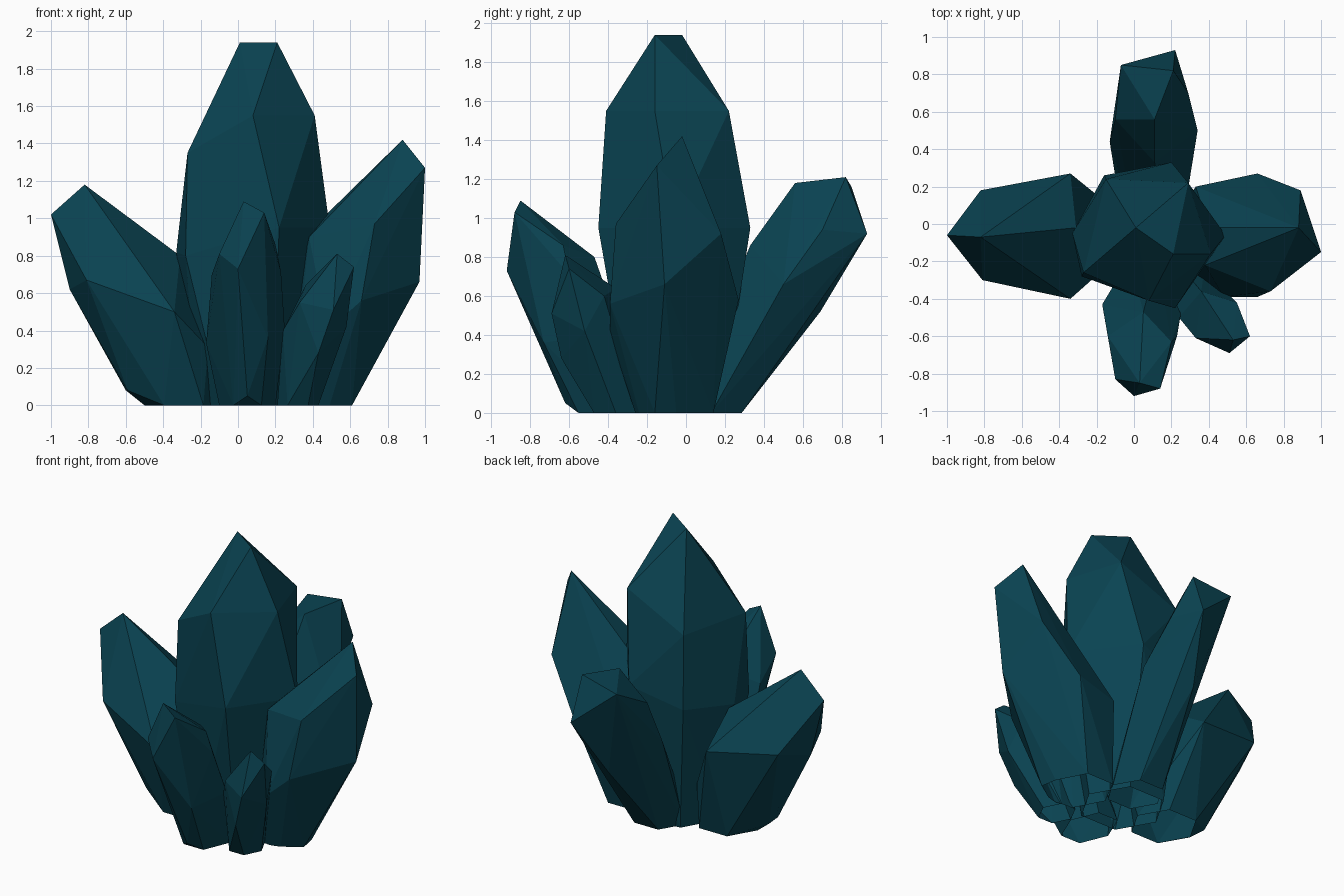
import bpy, bmesh, math

# One flat colour for the whole cluster
teal = bpy.data.materials.new("deep_teal")
teal.diffuse_color = (0.003, 0.056, 0.084, 1.0)


def crystal(name, tip, shoulder, waist, foot):
    """Faceted shard: convex skin over tip edge, two cross-sections and an open foot."""
    cx, cy, rx, ry = foot
    base = [(cx + rx * math.cos(a), cy + ry * math.sin(a), 0.0)
            for a in (math.tau * i / 6 for i in range(6))]
    bm = bmesh.new()
    for p in tip + shoulder + waist + base:
        bm.verts.new(p)
    res = bmesh.ops.convex_hull(bm, input=bm.verts[:])
    spare = {e for e in res["geom_interior"] + res["geom_unused"]
             if isinstance(e, bmesh.types.BMVert)}
    bmesh.ops.delete(bm, geom=list(spare), context='VERTS')
    bmesh.ops.recalc_face_normals(bm, faces=bm.faces[:])
    # the underside is left open
    floor = [f for f in bm.faces if max(v.co.z for v in f.verts) < 0.001]
    bmesh.ops.delete(bm, geom=floor, context='FACES')
    mesh = bpy.data.meshes.new(name)
    bm.to_mesh(mesh)
    bm.free()
    mesh.materials.append(teal)
    ob = bpy.data.objects.new(name, mesh)
    bpy.context.collection.objects.link(ob)
    return ob


# Tall central crystal
crystal("centre_crystal",
        [(.01, -.02, 1.94), (.21, -.16, 1.94)],
        [(.08, -.41, 1.55), (.41, -.16, 1.55), (.29, .22, 1.55),
         (-.15, .24, 1.35), (-.27, -.26, 1.35)],
        [(.22, -.45, .95), (.49, -.06, .95), (.20, .33, .95),
         (-.16, .26, .85), (-.33, -.05, .82), (-.28, -.28, .80)],
        (.05, -.05, .27, .27))

# Crystals leaning left and right
crystal("left_crystal",
        [(-.82, -.07, 1.18), (-1, -.06, 1.02)],
        [(-.82, .18, .69), (-.81, -.30, .67), (-.90, -.06, .62)],
        [(-.34, .27, .62), (-.34, -.40, .50), (-.31, -.02, .80),
         (-.16, -.24, .31), (-.18, .14, .31),
         (-.60, -.04, .08), (-.59, -.15, .08)],
        (-.29, -.06, .21, .21))
crystal("right_crystal",
        [(.88, -.02, 1.42), (1, -.15, 1.27)],
        [(.73, -.36, .97), (.89, .18, .92), (.40, -.02, .95), (.38, -.22, .90)],
        [(.66, -.39, .56), (.97, -.11, .66), (.66, .27, .58), (.33, .20, .55),
         (.48, -.39, .40), (.61, -.16, 0), (.42, -.26, 0)],
        (.39, -.05, .20, .22))

# Crystal leaning back
crystal("back_crystal",
        [(.21, .82, 1.21), (.11, .56, 1.18)],
        [(-.07, .85, 1.16), (.22, .93, .92), (-.10, .56, 1.0), (.29, .70, .94)],
        [(.34, .50, .66), (-.13, .44, .70), (.10, .69, .52), (.11, .33, .86)],
        (.10, .13, .18, .18))

# Two smaller crystals at the front
crystal("front_crystal",
        [(.03, -.85, 1.09), (.14, -.88, 1.03)],
        [(-.10, -.83, .81), (0, -.92, .73), (.20, -.63, .86)],
        [(.23, -.60, .71), (-.14, -.60, .70), (-.17, -.43, .33),
         (.25, -.48, .40), (.16, -.73, .36), (.05, -.47, .80), (.05, -.62, .05)],
        (.05, -.37, .15, .21))
crystal("small_front_crystal",
        [(.53, -.62, .81), (.62, -.60, .74)],
        [(.51, -.69, .51), (.33, -.61, .55), (.55, -.42, .60)],
        [(.58, -.52, .42), (.36, -.36, .64), (.24, -.50, .40), (.43, -.64, .28)],
        (.32, -.36, .11, .13))
